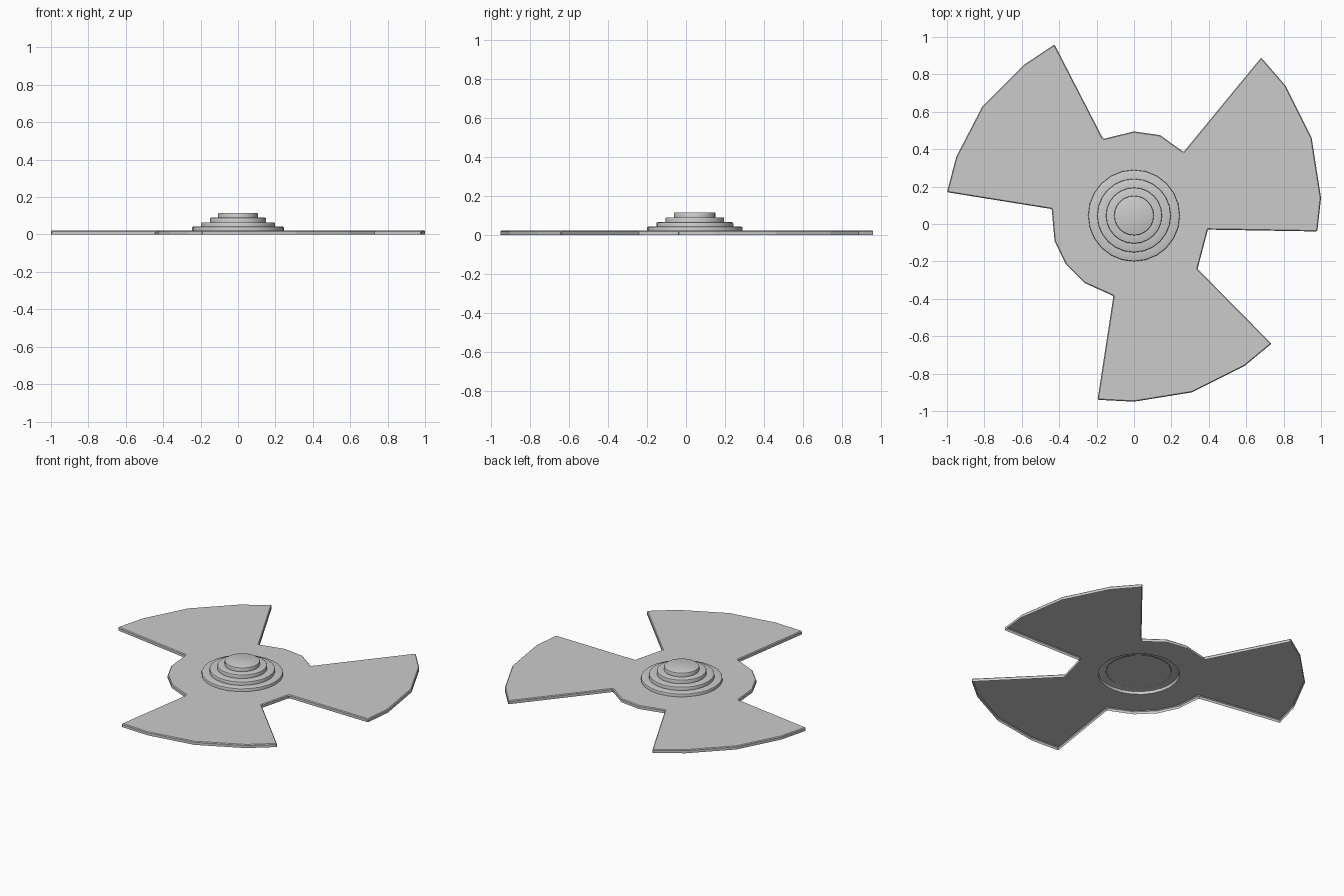
import bpy, bmesh, math

if "Cube" in bpy.data.objects:
    bpy.data.objects.remove(bpy.data.objects["Cube"])

CY = 0.045      # hub centre in y
T = 0.022       # plate height
SEG = 24

def finish(bm, name, smooth=False):
    bmesh.ops.recalc_face_normals(bm, faces=bm.faces)
    me = bpy.data.meshes.new(name)
    bm.to_mesh(me)
    bm.free()
    ob = bpy.data.objects.new(name, me)
    bpy.context.collection.objects.link(ob)
    if smooth:
        bpy.context.view_layer.objects.active = ob
        ob.select_set(True)
        bpy.ops.object.shade_smooth_by_angle(angle=math.radians(30))
        ob.select_set(False)
    return ob

def ring(bm, r, z):
    return [bm.verts.new((r * math.cos(2 * math.pi * i / SEG),
                          CY + r * math.sin(2 * math.pi * i / SEG), z)) for i in range(SEG)]

def bridge(bm, a, b):
    n = len(a)
    for i in range(n):
        bm.faces.new((a[i], a[(i + 1) % n], b[(i + 1) % n], b[i]))

# three-bladed plate: top skin with a hub opening, side walls, open underneath
outline = [(0.98, -0.04), (1.0, 0.14), (0.95, 0.46), (0.81, 0.74), (0.68, 0.89),
           (0.265, 0.385), (0.14, 0.475), (0, 0.495), (-0.165, 0.455),
           (-0.425, 0.96), (-0.59, 0.85), (-0.81, 0.63), (-0.95, 0.36), (-1.0, 0.17),
           (-0.44, 0.08), (-0.425, -0.09), (-0.365, -0.215), (-0.265, -0.315), (-0.11, -0.385),
           (-0.195, -0.94), (0, -0.95), (0.31, -0.90), (0.59, -0.76), (0.735, -0.64),
           (0.34, -0.24), (0.395, -0.03)]
bm = bmesh.new()
top = [bm.verts.new((x, y, T)) for x, y in outline]
hole = ring(bm, 0.245, T)
edges = [bm.edges.new((l[i], l[(i + 1) % len(l)])) for l in (top, hole) for i in range(len(l))]
bmesh.ops.triangle_fill(bm, use_beauty=True, edges=edges)
bottom = [bm.verts.new((x, y, 0)) for x, y in outline]
bridge(bm, bottom, top)
plate = finish(bm, "blade_plate")
bev = plate.modifiers.new("edge_bevel", 'BEVEL')
bev.width = 0.005
bev.segments = 1
bev.limit_method = 'ANGLE'
bev.angle_limit = math.radians(60)

# stepped hub: four stacked discs with softened rims
b = 0.006
bm = bmesh.new()
prev, base = None, T
inner = None
for r, z in [(0.245, 0.042), (0.197, 0.065), (0.15, 0.09), (0.106, 0.116)]:
    for rr, zz in [(r, base), (r, z - b), (r - 0.3 * b, z - 0.3 * b), (r - b, z)]:
        cur = ring(bm, rr, zz)
        if prev:
            bridge(bm, prev, cur)
        prev = cur
    base = z
bm.faces.new(prev)
finish(bm, "stepped_hub", True)

# flat underside closing the hub
bm = bmesh.new()
bm.faces.new(list(reversed(ring(bm, 0.195, 0.041))))
me = bpy.data.meshes.new("hub_underside")
bm.to_mesh(me)
bm.free()
bpy.context.collection.objects.link(bpy.data.objects.new("hub_underside", me))
